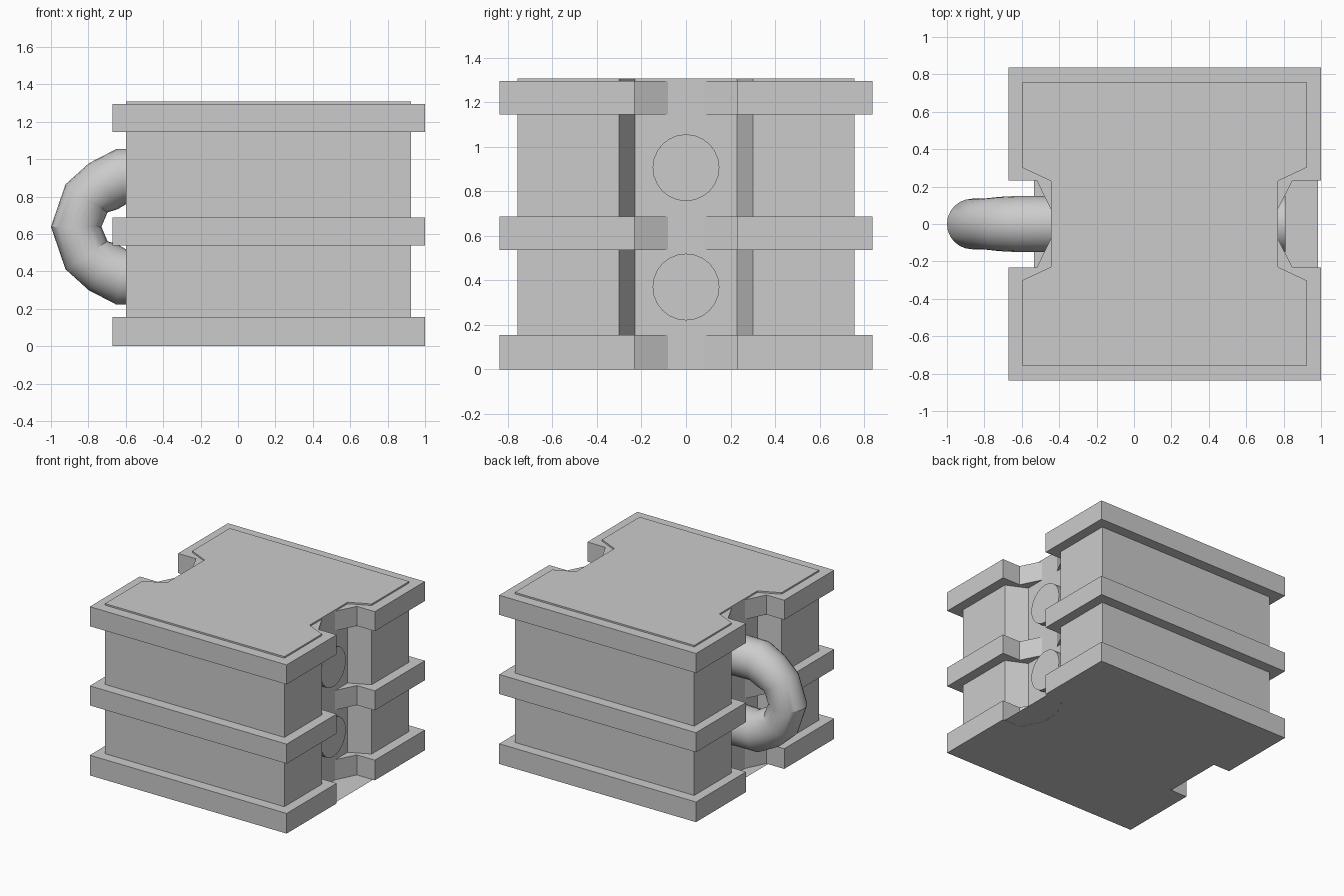
import bpy, bmesh, math
from mathutils import Vector

if "Cube" in bpy.data.objects:
    bpy.data.objects.remove(bpy.data.objects["Cube"])


def finish(name, bm, fix_normals=True):
    if fix_normals:
        bmesh.ops.recalc_face_normals(bm, faces=bm.faces[:])
    mesh = bpy.data.meshes.new(name)
    bm.to_mesh(mesh)
    bm.free()
    obj = bpy.data.objects.new(name, mesh)
    bpy.context.collection.objects.link(obj)
    return obj


def prism(name, outline, z0, z1):
    bm = bmesh.new()
    face = bm.faces.new([bm.verts.new((x, y, z0)) for x, y in outline])
    up = bmesh.ops.extrude_face_region(bm, geom=[face])["geom"]
    bmesh.ops.translate(bm, vec=(0, 0, z1 - z0),
                        verts=[v for v in up if isinstance(v, bmesh.types.BMVert)])
    return finish(name, bm)


def mirrored(half):
    # half outline at +y, listed left to right, repeated at -y
    return half + [(x, -y) for x, y in reversed(half)]


# Main block with a tapered recess at each end
prism("main_block", mirrored([(-0.445, 0.23), (-0.6, 0.302), (-0.6, 0.757),
                              (0.924, 0.757), (0.924, 0.302), (0.77, 0.23)]),
      0.002, 1.307)

# Three protruding bands, notched at the recesses
band = mirrored([(-0.44, 0.07), (-0.52, 0.232), (-0.672, 0.232), (-0.672, 0.838),
                 (1.0, 0.838), (1.0, 0.232), (0.847, 0.232), (0.765, 0.07)])
for name, z0, z1 in (("bottom_band", 0, 0.155), ("middle_band", 0.537, 0.687),
                     ("top_band", 1.145, 1.295)):
    prism(name, band, z0, z1)

# Thin upward-facing floors in the lower notches
for name, pts in (
        ("right_notch_floor", [(0.765, -0.07), (0.847, -0.232), (0.985, -0.232),
                               (0.985, 0.232), (0.847, 0.232), (0.765, 0.07)]),
        ("left_notch_floor", [(-0.44, 0.07), (-0.52, 0.232), (-0.535, 0.232),
                              (-0.535, -0.232), (-0.52, -0.232), (-0.44, -0.07)])):
    bm = bmesh.new()
    f = bm.faces.new([bm.verts.new((x, y, 0.001)) for x, y in pts])
    f.normal_update()
    if f.normal.z < 0:
        f.normal_flip()
    finish(name, bm, False)


def tube(name, path, sides=24):
    # path entries: x, z, radius in the y = 0 plane
    bm = bmesh.new()
    rings = []
    for i, (x, z, r) in enumerate(path):
        a, b = path[max(i - 1, 0)], path[min(i + 1, len(path) - 1)]
        t = Vector((b[0] - a[0], 0, b[1] - a[1])).normalized()
        n = Vector((t.z, 0, -t.x))
        ring = []
        for k in range(sides):
            ang = math.tau * k / sides
            ring.append(bm.verts.new(Vector((x, 0, z)) + n * r * math.cos(ang)
                                     + Vector((0, r * math.sin(ang), 0))))
        rings.append(ring)
    for r0, r1 in zip(rings, rings[1:]):
        for k in range(sides):
            j = (k + 1) % sides
            bm.faces.new((r0[k], r0[j], r1[j], r1[k]))
    bm.faces.new(rings[0])
    bm.faces.new(rings[-1])
    obj = finish(name, bm)
    bpy.ops.object.select_all(action='DESELECT')
    obj.select_set(True)
    bpy.context.view_layer.objects.active = obj
    bpy.ops.object.shade_smooth_by_angle(angle=math.radians(30))
    return obj


# Bent pipe on the left end
half = [(-0.42, 0.906, 0.15), (-0.625, 0.906, 0.15), (-0.72, 0.855, 0.145),
        (-0.81, 0.79, 0.135)]
mid = 0.638
tube("bent_pipe", half + [(-0.865, mid, 0.135)]
     + [(x, 2 * mid - z, r) for x, z, r in reversed(half)])

# Round pipe ends on the right end
for name, z in (("upper_pipe_end", 0.906), ("lower_pipe_end", 0.37)):
    tube(name, [(0.72, z, 0.15), (0.81, z, 0.15)])
